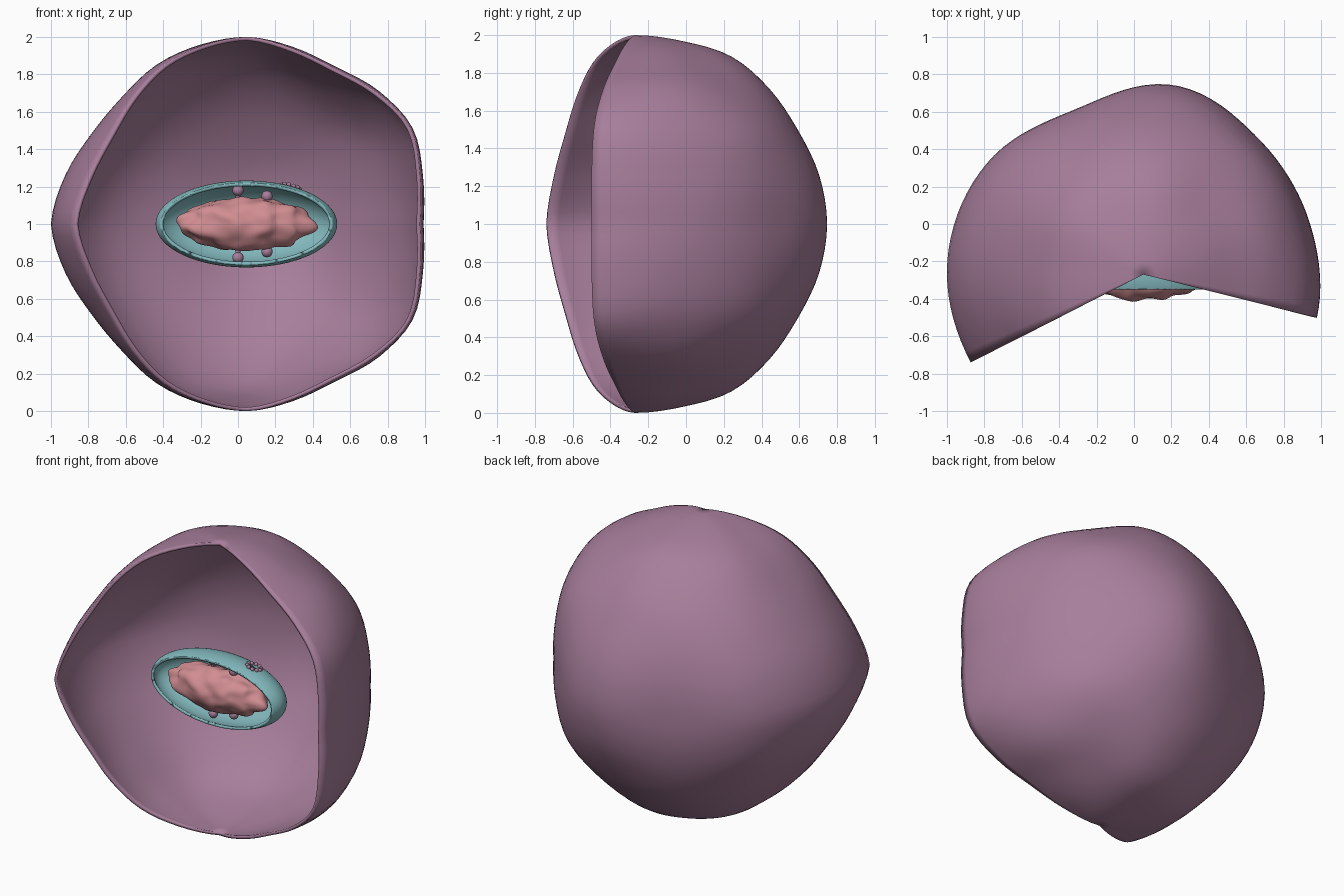
import bpy, bmesh, math
from mathutils import Vector, noise

if "Cube" in bpy.data.objects:
    bpy.data.objects.remove(bpy.data.objects["Cube"])


def material(name, rgb):
    m = bpy.data.materials.new(name)
    m.use_nodes = True
    m.diffuse_color = (*rgb, 1)
    m.node_tree.nodes["Principled BSDF"].inputs["Base Color"].default_value = (*rgb, 1)
    return m


MAUVE = material("mauve", (0.39, 0.21, 0.33))
TEAL = material("teal", (0.23, 0.49, 0.52))
PINK = material("salmon pink", (0.64, 0.27, 0.29))


def finish(name, bm, mat, thickness=0.0):
    mesh = bpy.data.meshes.new(name)
    bm.to_mesh(mesh)
    bm.free()
    mesh.materials.append(mat)
    obj = bpy.data.objects.new(name, mesh)
    bpy.context.collection.objects.link(obj)
    if thickness:
        mod = obj.modifiers.new("thickness", "SOLIDIFY")
        mod.thickness = thickness
        mod.offset = -1
    bpy.ops.object.select_all(action="DESELECT")
    obj.select_set(True)
    bpy.context.view_layer.objects.active = obj
    bpy.ops.object.shade_smooth_by_angle(angle=math.radians(40))
    return obj


def spline(values, t):
    """Smooth curve through evenly spaced values, t from 0 to 1."""
    last = len(values) - 1
    s = t * last
    i = min(int(s), last - 1)
    f = s - i
    a, b, c, d = (values[min(max(k, 0), last)] for k in range(i - 1, i + 3))
    return b + 0.5 * f * (c - a + f * (2*a - 5*b + 4*c - d + f * (3 * (b - c) + d - a)))


# Outer membrane: lumpy sphere with a wedge open at the front.
# Rows run around the opening, columns go from equator to pole.
AXIS = Vector((0.05, -0.27, 1.0))
RADII = [
    (0.95, 0.985, 1.035, 1.0, 0.96, 0.97, 1.0),
    (0.93, 0.95, 0.99, 1.0, 0.97, 0.98, 1.0),
    (0.95, 0.97, 1.0, 0.99, 0.98, 0.99, 1.0),
    (1.025, 1.015, 1.0, 1.01, 1.02, 1.0, 1.0),
    (0.955, 0.965, 0.98, 1.0, 1.02, 1.0, 1.0),
    (1.025, 1.01, 0.99, 0.99, 1.01, 1.0, 1.0),
    (1.05, 1.01, 0.965, 0.955, 0.98, 0.99, 1.0),
    (1.035, 0.98, 0.945, 0.96, 0.985, 0.99, 1.0),
]
START, END = math.radians(-14), math.radians(207)
AROUND, UP = 64, 48
bm = bmesh.new()
grid = []
for i in range(AROUND + 1):
    u = i / AROUND
    phi = START + (END - START) * u
    column = []
    for j in range(UP + 1):
        lat = math.pi * (j / UP - 0.5)
        t = abs(2 * j / UP - 1)
        r = spline([spline(row, t) for row in RADII], u)
        offset = Vector((math.cos(lat) * math.cos(phi),
                         math.cos(lat) * math.sin(phi), math.sin(lat)))
        column.append(bm.verts.new(AXIS + r * offset))
    grid.append(column)
for i in range(AROUND):
    for j in range(UP):
        bm.faces.new((grid[i][j], grid[i+1][j], grid[i+1][j+1], grid[i][j+1]))
bmesh.ops.remove_doubles(bm, verts=bm.verts, dist=1e-4)
finish("outer_membrane", bm, MAUVE, 0.02)


def ellipsoid(centre, radii, segments=64, rings=32):
    bm = bmesh.new()
    bmesh.ops.create_uvsphere(bm, u_segments=segments, v_segments=rings, radius=1)
    for v in bm.verts:
        v.co = Vector(centre) + Vector(a * b for a, b in zip(v.co, radii))
    return bm


# Inner envelope: ellipsoid sliced open at the front, with a round pore on top
CORE = Vector((0.045, -0.27, 1.0))
ENVELOPE = (0.485, 0.24, 0.232)
pore_dir = Vector((0.49, 0.17, 0.855)).normalized()
pore = CORE + Vector(a * b for a, b in zip(pore_dir, ENVELOPE))
normal = Vector(a / b for a, b in zip(pore_dir, ENVELOPE)).normalized()
bm = ellipsoid(CORE, ENVELOPE, 128, 64)
bmesh.ops.bisect_plane(bm, geom=bm.verts[:] + bm.edges[:] + bm.faces[:],
                       plane_co=(0, -0.35, 0), plane_no=(0, -1, 0), clear_outer=True)
hole = [f for f in bm.faces if (f.calc_center_median() - pore).length < 0.036]
bmesh.ops.delete(bm, geom=hole, context="FACES")
finish("inner_envelope", bm, TEAL, 0.018)

# Ring of beads around the pore
side = normal.cross(Vector((0, 1, 0))).normalized()
other = normal.cross(side)
for k in range(10):
    a = math.tau * k / 10
    spot = pore + 0.045 * (math.cos(a) * side + math.sin(a) * other)
    finish(f"pore_bead_{k + 1}", ellipsoid(spot, (0.013,) * 3, 12, 8), MAUVE)

# Lumpy core
bm = ellipsoid(CORE, (0.365, 0.135, 0.14), 96, 48)
for v in bm.verts:
    p = v.co - CORE
    bump = noise.noise(Vector((p.x * 11, p.y * 14, p.z * 14)))
    v.co = CORE + p * (1 + 0.13 * bump)
finish("lumpy_core", bm, PINK)

# Small stalked knobs above and below the core
for x, height in ((0.0, 0.18), (0.155, 0.148)):
    for sign, label in ((1, "upper"), (-1, "lower")):
        tip = Vector((x, -0.265, 1 + sign * height))
        finish(f"{label}_knob", ellipsoid(tip, (0.03,) * 3, 24, 16), MAUVE)
        bm = bmesh.new()
        bmesh.ops.create_cone(bm, cap_ends=True, segments=16, radius1=0.013,
                              radius2=0.013, depth=0.08)
        bmesh.ops.translate(bm, verts=bm.verts, vec=tip - Vector((0, 0, sign * 0.04)))
        finish(f"{label}_stalk", bm, MAUVE)
